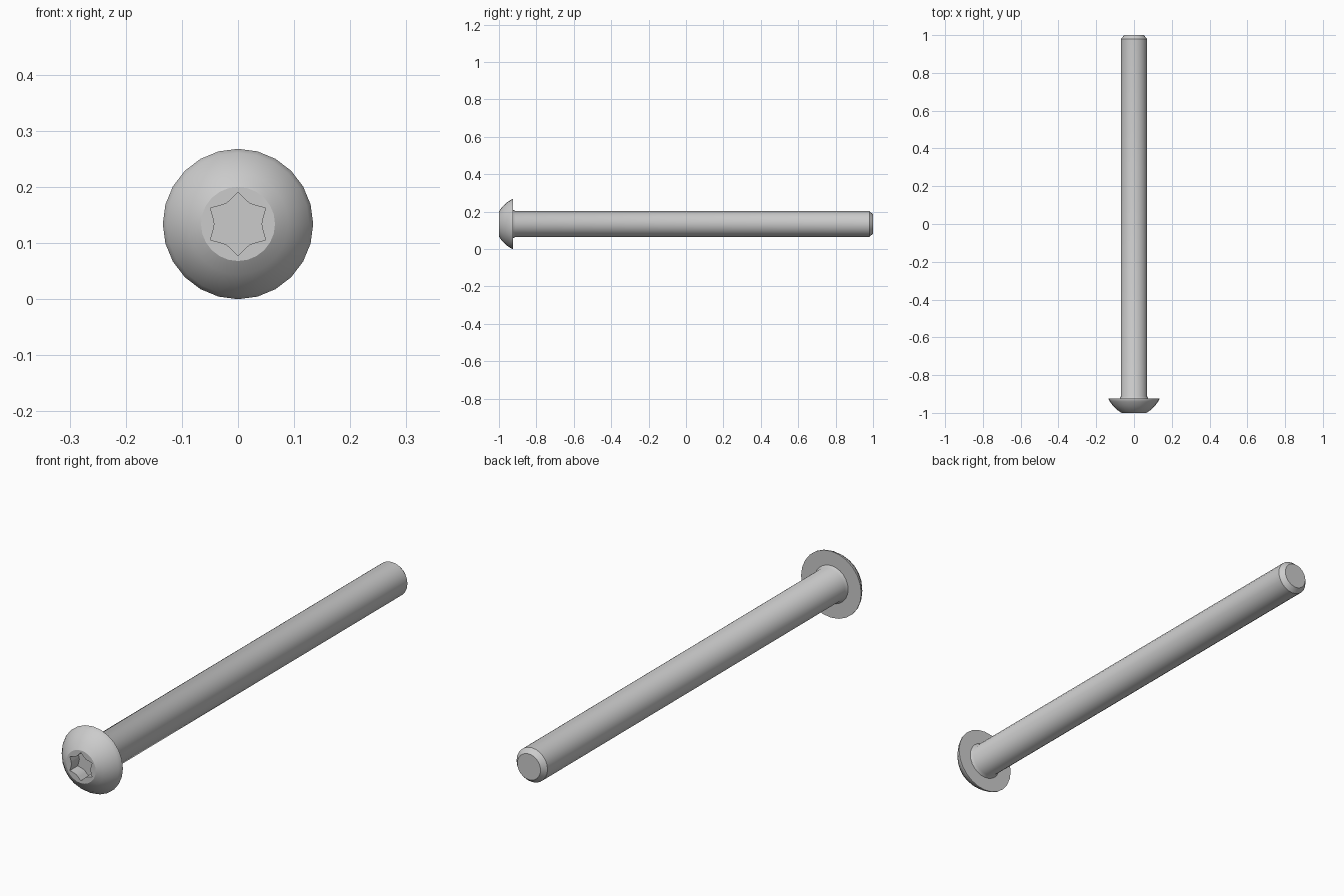
import bpy, bmesh
from math import sin, cos, pi, radians

if "Cube" in bpy.data.objects:
    bpy.data.objects.remove(bpy.data.objects["Cube"])

N = 24          # sides around the axis
ZC = 0.134      # height of the screw axis


def ring(bm, y, radii):
    """Ring of N vertices around the y axis; radii repeat around the ring."""
    out = []
    for i in range(N):
        a = pi / 2 + 2 * pi * i / N
        r = radii[i % len(radii)]
        out.append(bm.verts.new((r * cos(a), y, ZC + r * sin(a))))
    return out


def loft(name, sections):
    """Skin consecutive rings and cap both ends."""
    bm = bmesh.new()
    rings = [ring(bm, y, radii) for y, radii in sections]
    for a, b in zip(rings, rings[1:]):
        for i in range(N):
            j = (i + 1) % N
            bm.faces.new((a[i], a[j], b[j], b[i]))
    bm.faces.new(rings[0])
    bm.faces.new(rings[-1])
    bmesh.ops.recalc_face_normals(bm, faces=bm.faces[:])
    mesh = bpy.data.meshes.new(name)
    bm.to_mesh(mesh)
    bm.free()
    obj = bpy.data.objects.new(name, mesh)
    bpy.context.collection.objects.link(obj)
    bpy.ops.object.select_all(action='DESELECT')
    obj.select_set(True)
    bpy.context.view_layer.objects.active = obj
    bpy.ops.object.shade_smooth_by_angle(angle=radians(32))
    return obj


# Six-lobed drive socket: tip, flank, valley, flank
star = (0.057, 0.046, 0.042, 0.046)

# Whole screw in one skin, from socket floor out over the head to the shaft tip
loft("button_head_screw", [
    (-0.950, star),        # socket floor
    (-1.000, star),        # socket mouth
    (-1.000, (0.066,)),    # flat front of head
    (-0.984, (0.090,)),    # dome
    (-0.963, (0.111,)),
    (-0.941, (0.127,)),
    (-0.928, (0.134,)),
    (-0.924, (0.134,)),    # head rim
    (-0.924, (0.076,)),    # underside of head
    (-0.912, (0.069,)),    # neck fillet
    (0.980, (0.069,)),     # shaft
    (1.000, (0.052,)),     # chamfered tip
])
